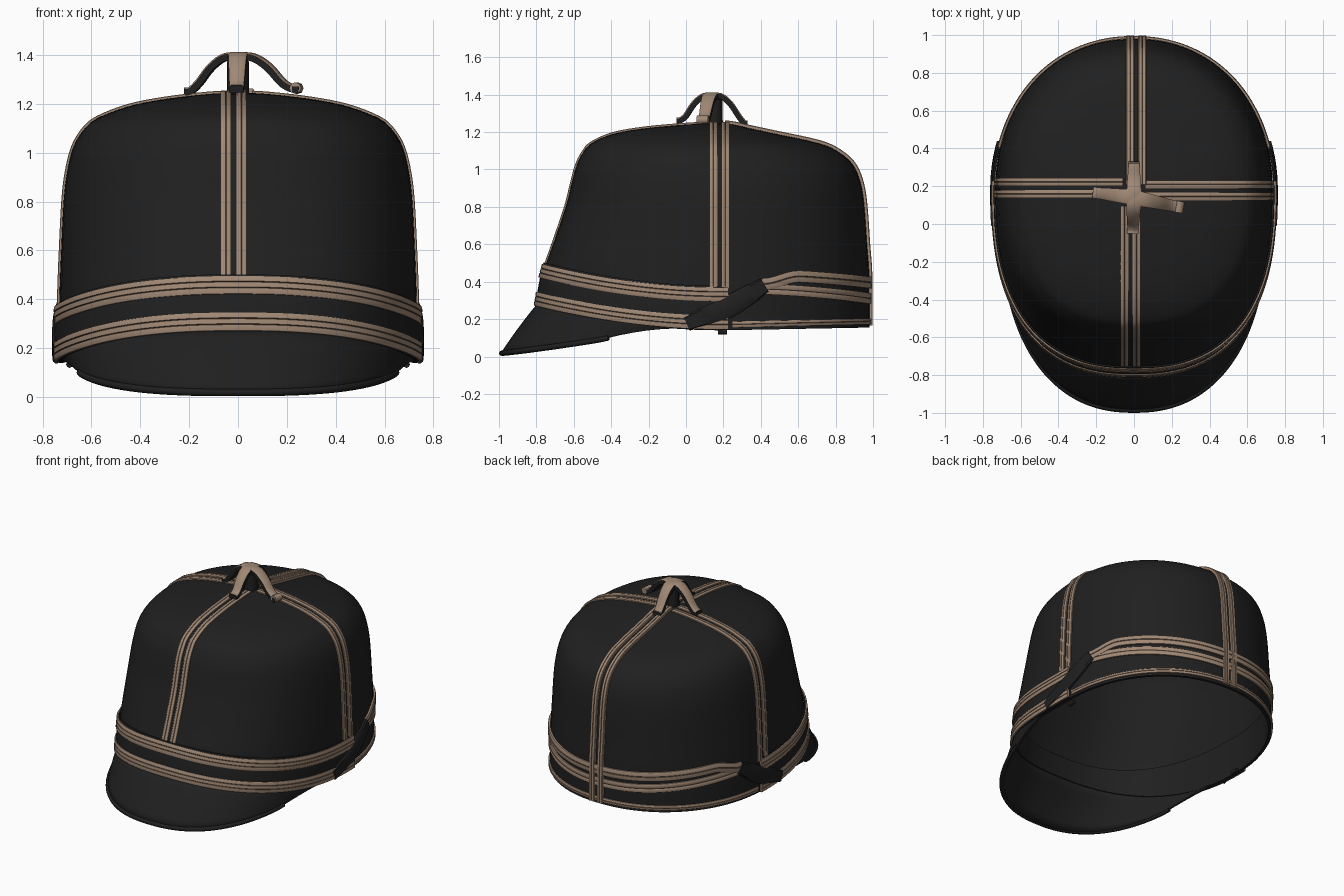
import bpy, bmesh, math
from mathutils import Vector

if "Cube" in bpy.data.objects:
    bpy.data.objects.remove(bpy.data.objects["Cube"])

def material(name, rgb):
    m = bpy.data.materials.new(name)
    m.diffuse_color = (*rgb, 1)
    m.use_nodes = True
    m.node_tree.nodes["Principled BSDF"].inputs["Base Color"].default_value = m.diffuse_color
    return m

BLACK = material("black_cloth", (0.014, 0.014, 0.014))
TAN = material("tan_braid", (0.35, 0.245, 0.175))
BROWN = material("braid_groove", (0.13, 0.085, 0.058))

def make(name, verts, faces, mats, idx=None, angle=40):
    me = bpy.data.meshes.new(name)
    me.from_pydata(verts, [], faces)
    for m in mats:
        me.materials.append(m)
    if idx:
        for p, i in zip(me.polygons, idx):
            p.material_index = i
    ob = bpy.data.objects.new(name, me)
    bpy.context.collection.objects.link(ob)
    bpy.context.view_layer.objects.active = ob
    for o in bpy.context.selected_objects:
        o.select_set(False)
    ob.select_set(True)
    bpy.ops.object.shade_smooth_by_angle(angle=math.radians(angle))
    return ob

def smooth_path(pts, n=4):
    """Catmull-Rom refinement of a list of tuples."""
    pts = [Vector(p) for p in pts]
    out = []
    for i in range(len(pts) - 1):
        a, b, c, d = pts[max(i-1, 0)], pts[i], pts[i+1], pts[min(i+2, len(pts)-1)]
        for k in range(n):
            t = k / n
            out.append(b + (c-a)*(t/2) + (a*2 - b*5 + c*4 - d)*(t*t/2) + (b*3 - a - c*3 + d)*(t**3/2))
    return out + [pts[-1]]

# Crown rows: height, front y, back y, half width
YC = 0.17
ROWS = smooth_path([
    (0.10, -0.81, 0.98, 0.735), (0.25, -0.795, 0.98, 0.735), (0.45, -0.76, 0.978, 0.73),
    (0.60, -0.71, 0.967, 0.724), (0.80, -0.642, 0.953, 0.714), (0.92, -0.612, 0.935, 0.70),
    (1.02, -0.585, 0.895, 0.675), (1.09, -0.55, 0.82, 0.635), (1.14, -0.505, 0.71, 0.578),
    (1.19, -0.39, 0.48, 0.45), (1.22, -0.22, 0.34, 0.30), (1.24, 0.0, 0.25, 0.13),
    (1.247, 0.165, 0.175, 0.005)])
ZTOP = ROWS[-1][0]

def surf(t, z):
    z = min(max(z, 0.1), ZTOP)
    i = 0
    while i < len(ROWS) - 2 and ROWS[i+1][0] < z:
        i += 1
    a, b = ROWS[i], ROWS[i+1]
    r = a.lerp(b, (z - a[0]) / (b[0] - a[0]))
    s, c = math.sin(t), math.cos(t)
    e = 0.94 if s > 0 else 0.82
    x = r[3] * math.copysign(abs(c)**e, c)
    y = YC + ((r[2]-YC) if s > 0 else (YC-r[1])) * math.copysign(abs(s)**e, s)
    return Vector((x, y, z))

def on_crown(t, z, off=0.0):
    du = surf(t + 0.02, z) - surf(t - 0.02, z)
    dv = surf(t, z + 0.004) - surf(t, z - 0.004)
    n = du.cross(dv).normalized()
    return surf(t, z) + n * off, n

def front(t):
    return max(0.0, -math.sin(t)) ** 1.5

def rim_z(t):
    return 0.14 + 0.13 * front(t) + 0.015 * max(0.0, math.sin(t))

FLAT = [(-.5, 0, 0), (-.5, .6, 0), (-.4, 1, 0), (.4, 1, 0), (.5, .6, 0), (.5, 0, 0)]
BRAID = [(-.5, 0, 0), (-.5, .8, 0), (-.42, 1, 0), (-.05, 1, 1), (0, .8, 1), (.05, 1, 0),
         (.42, 1, 0), (.5, .8, 0), (.5, 0, 0)]
TRIPLE = [(-.5, 0, 0), (-.5, .8, 0), (-.45, 1, 0), (-.21, 1, 1), (-.18, .7, 1), (-.15, 1, 0), (.12, 1, 1),
          (.15, .7, 1), (.18, 1, 0), (.45, 1, 0), (.5, .8, 0), (.5, 0, 0)]
STRAP = [(-.5, 0, 0), (-.5, .8, 1), (-.35, 1, 1), (.35, 1, 1), (.5, .8, 0), (.5, 0, 0)]

def ribbon(name, path, width, thick, profile, mats):
    """Sweep a profile (across, height, material) along (point, normal) pairs."""
    m, verts, faces, idx = len(profile), [], [], []
    for i, (p, n) in enumerate(path):
        tan = path[min(i+1, len(path)-1)][0] - path[max(i-1, 0)][0]
        side = tan.cross(n).normalized()
        w = width(i / (len(path)-1)) if callable(width) else width
        verts += [p + side*(u*w) + n*(h*thick) for u, h, _ in profile]
    # Open underneath, where it lies on the crown, unless it is a free strap
    sides = m if profile is STRAP else m - 1
    for i in range(len(path) - 1):
        for j in range(sides):
            k = (j+1) % m
            faces.append((i*m+j, i*m+m+j, i*m+m+k, i*m+k))
            idx.append(profile[j][2])
    faces += [tuple(range(m)), tuple(reversed(range(len(verts)-m, len(verts))))]
    ob = make(name, verts, faces, mats, idx + [0, 0])
    # Make the faces point outwards
    mid = path[len(path)//2][1]
    if ob.data.polygons[(len(path)//2)*sides + m//2 - 1].normal.dot(mid) < 0:
        ob.data.flip_normals()
    return ob

# Hollow crown with a short lining wall behind the rim
N, LIP = 80, 0.41
verts, faces = [], []
for h in (LIP, None):
    for k in range(N):
        t = 2*math.pi*k/N
        p, n = on_crown(t, h or rim_z(t), -0.02)
        verts.append(Vector((p.x, p.y, h or rim_z(t))))
for r in ROWS:
    for k in range(N):
        t = 2*math.pi*k/N
        z = r[0] if r[0] > 0.5 else rim_z(t) + (r[0]-0.1) * (0.5-rim_z(t)) / 0.4
        verts.append(surf(t, z))
for i in range(len(ROWS) + 1):
    for k in range(N):
        l = (k+1) % N
        faces.append((i*N+k, i*N+l, i*N+N+l, i*N+N+k))
faces.append(tuple(range(len(verts)-N, len(verts))))
make("crown", verts, faces, [BLACK])

# Sloping visor with a rolled edge
M, S = 64, 6
verts, faces, edge = [], [], []
for i in range(M + 1):
    t = -math.pi + math.pi*i/M
    f = max(0.0, -math.sin(t))
    inner = surf(t, rim_z(t) + 0.01)
    c = math.cos(t)
    y = -0.985 * f**0.88
    outer = Vector((0.69*math.copysign(abs(c)**0.87, c), y, 0.018 + 0.15*(y + 0.985)**1.15))
    k = min(1.0, f / 0.45)
    outer = inner.lerp(outer, k*k*(3 - 2*k))
    for j in range(S + 1):
        q = j / S
        verts.append(inner.lerp(outer, q) + Vector((0, 0, 0.03*k*q*(1-q))))
    if 0.35 < f:
        edge.append(outer)
for i in range(M):
    for j in range(S):
        a = i*(S+1) + j
        faces.append((a, a+1, a+S+2, a+S+1))
visor = make("visor", verts, faces, [BLACK])
mod = visor.modifiers.new("thickness", 'SOLIDIFY')
mod.thickness, mod.offset = 0.02, -0.5

def tube(name, pts, radius, mat):
    cu = bpy.data.curves.new(name, 'CURVE')
    cu.dimensions, cu.bevel_depth, cu.bevel_resolution = '3D', radius, 2
    cu.use_fill_caps = True
    sp = cu.splines.new('POLY')
    sp.points.add(len(pts) - 1)
    for p, q in zip(sp.points, pts):
        p.co = (*q, 1)
    cu.materials.append(mat)
    ob = bpy.data.objects.new(name, cu)
    bpy.context.collection.objects.link(ob)

tube("visor_rolled_edge", edge, 0.015, BLACK)

# Front band: black cloth with an upper and a lower braid
def arc(t0, t1, zf, off, n=70):
    return [on_crown(t0 + (t1-t0)*i/n, zf(t0 + (t1-t0)*i/n), off) for i in range(n + 1)]

T0, T1 = -math.pi - 0.06, 0.06
ribbon("front_band", arc(T0, T1, lambda t: 0.26 + 0.125*front(t), 0), 0.235, 0.014, FLAT, [BLACK])
ribbon("upper_front_braid", arc(T0, T1, lambda t: 0.332 + 0.122*front(t), 0.01), 0.075, 0.012, TRIPLE, [TAN, BROWN])
ribbon("lower_front_braid", arc(T0, T1, lambda t: 0.182 + 0.124*front(t), 0.01), 0.075, 0.012, TRIPLE, [TAN, BROWN])

# Back braids, pinched towards the side loops
def pinch(t):
    e = min(1.0, (math.sin(t) - 0.27) / 0.25)
    return e*e*(3 - 2*e) if e > 0 else 0.0

B0, B1 = 0.27, math.pi - 0.27
ribbon("upper_back_braid", arc(B0, B1, lambda t: 0.39 + 0.05*pinch(t) - 0.045*math.sin(t)**2, 0.002), 0.062, 0.014, BRAID, [TAN, BROWN])
ribbon("middle_back_braid", arc(B0, B1, lambda t: 0.365 - 0.055*math.sin(t)**2, 0), 0.058, 0.012, BRAID, [TAN, BROWN])
ribbon("lower_back_braid", arc(0.08, math.pi-0.08, lambda t: 0.17 + 0.018*math.sin(t), 0), 0.032, 0.01, BRAID, [TAN, BROWN])

# Paired braids running from the top down each side
def meridian(name, t, zend, shift, thick):
    zs = [r[0] for r in ROWS if zend < r[0] < ZTOP - 0.001]
    for tag, s in (("a", -0.032), ("b", 0.032)):
        d = Vector((shift + s, 0, 0)) if abs(math.cos(t)) < 0.5 else Vector((0, shift + s, 0))
        path = []
        for z in [zend] + zs:
            p, n = on_crown(t, z)
            path.append((p + d, n))
        ribbon(name + "_" + tag, path, 0.043, thick, BRAID, [TAN, BROWN])

meridian("front_seam_braid", -math.pi/2, 0.49, -0.018, 0.01)
meridian("back_seam_braid", math.pi/2, 0.165, 0.012, 0.018)
meridian("right_seam_braid", 0, 0.36, 0.008, 0.01)
meridian("left_seam_braid", math.pi, 0.36, 0.02, 0.01)

# Diagonal black side loops and their small pegs
for tag, flip in (("right", False), ("left", True)):
    path = []
    for i in range(13):
        q = i / 12
        t = -0.115 + 0.40*q
        path.append(on_crown(math.pi - t if flip else t, 0.175 + 0.205*q, 0.004))
    ribbon(tag + "_side_loop", path, lambda q: 0.08 + 0.035*math.sin(math.pi*q), 0.022, FLAT, [BLACK])
    x = -0.69 if flip else 0.69
    tube(tag + "_peg", [(x, 0.17, 0.133), (x, 0.22, 0.133)], 0.014, BLACK)

# Four arched straps meeting above the crown
C = Vector((0, 0.14, 0))
for name, ang, reach, low in (("front", -92, 0.19, 1.245), ("back", 90, 0.19, 1.23),
                              ("left", 173, 0.22, 1.235), ("right", -12, 0.26, 1.245)):
    d = Vector((math.cos(math.radians(ang)), math.sin(math.radians(ang)), 0))
    side = Vector((-d.y, d.x, 0))
    pts = smooth_path([C + d*(reach*r) + Vector((0, 0, z)) for r, z in (
        (-0.1, 1.375), (0.2, 1.378), (0.45, 1.34), (0.68, 1.275), (0.86, low + 0.004), (1, low))])
    path = []
    for i, p in enumerate(pts):
        tan = pts[min(i+1, len(pts)-1)] - pts[max(i-1, 0)]
        path.append((p, tan.cross(side).normalized()))
    ribbon(name + "_top_strap", path, lambda q: 0.085 - 0.025*min(1, q*1.6), 0.032, STRAP, [BLACK, TAN])

# Post under the straps and the curled strap end
tube("top_post", [(0, 0.15, 1.23), (0, 0.15, 1.375)], 0.045, BLACK)
tube("strap_curl", [(0.235, 0.06, 1.265), (0.245, 0.12, 1.265)], 0.024, TAN)
